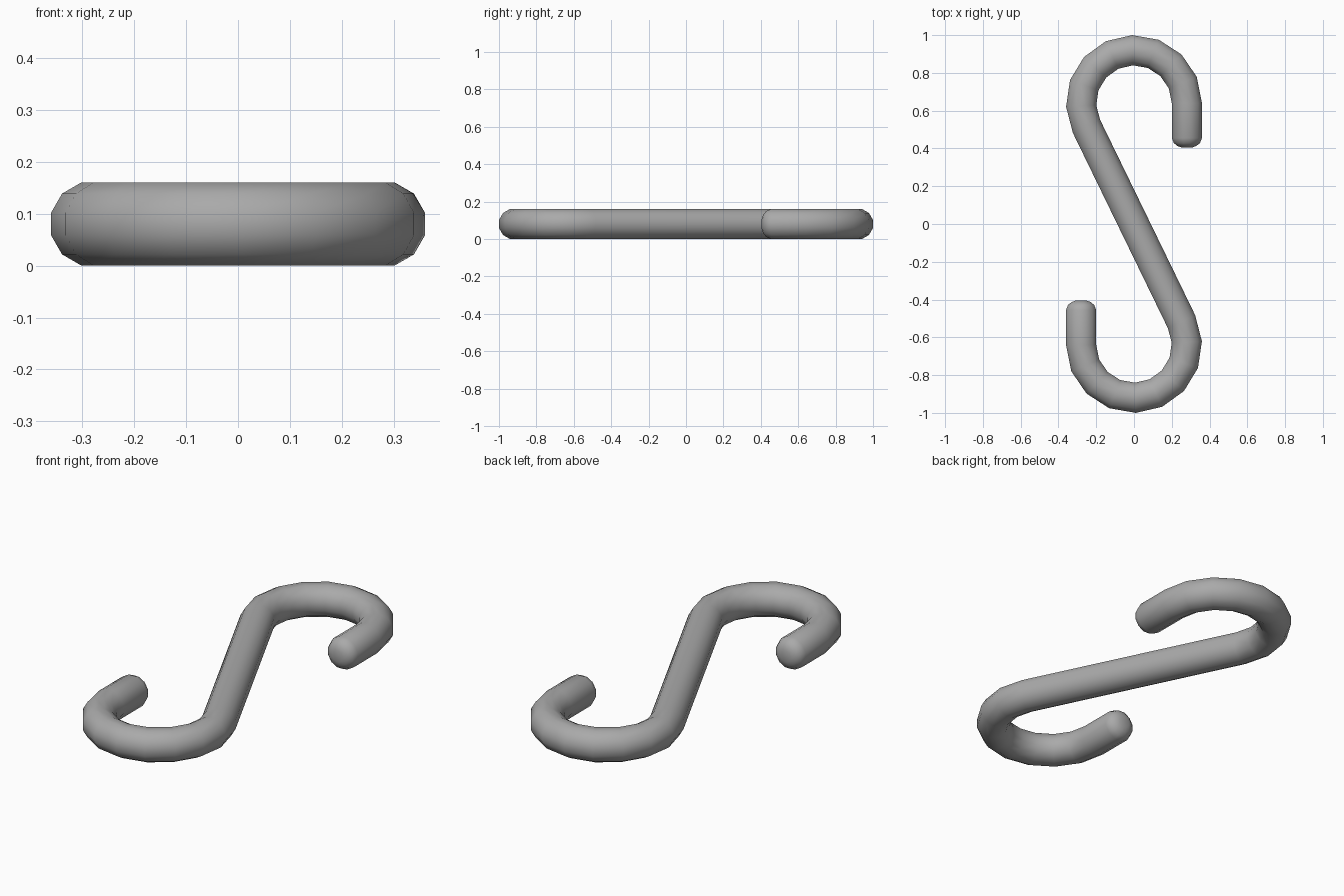
import bpy
import bmesh
from math import acos, cos, sin, pi
from mathutils import Vector

cube = bpy.data.objects.get("Cube")
if cube:
    bpy.data.objects.remove(cube, do_unlink=True)

SIDES = 12
BEND = 0.28          # centreline radius of each hook
CENTER_Y = 0.64      # centre of each hook
APOTHEM = 0.08
RADIUS = APOTHEM / cos(pi / SIDES)
STEPS = 9

steel = bpy.data.materials.new("grey_steel")
steel.use_nodes = True
grey = (0.4, 0.4, 0.4, 1)
steel.diffuse_color = grey
bsdf = next(n for n in steel.node_tree.nodes if n.type == 'BSDF_PRINCIPLED')
bsdf.inputs["Base Color"].default_value = grey
bsdf.inputs["Roughness"].default_value = 0.5

# Half path: (centre, sideways direction, section scale), from tip to shank
half = []
for y, scale in ((0.405, 0.35), (0.413, 0.62), (0.428, 0.86), (0.455, 1)):
    half.append((Vector((BEND, y, APOTHEM)), Vector((1, 0, 0)), scale))
sweep = 1.5 * pi - acos(BEND / CENTER_Y)   # where the arc meets the straight shank
for i in range(STEPS + 1):
    a = sweep * i / STEPS
    out = Vector((cos(a), sin(a), 0))
    half.append((Vector((0, CENTER_Y, APOTHEM)) + BEND * out, out, 1))

# The other hook is the first one turned half way round
other = [(Vector((-c.x, -c.y, c.z)), out.copy(), s) for c, out, s in reversed(half)]
path = half + other

# Sweep a twelve-sided section along the path
bm = bmesh.new()
rings = []
for centre, out, scale in path:
    ring = []
    for k in range(SIDES):
        a = 2 * pi * (k + 0.5) / SIDES
        offset = out * cos(a) + Vector((0, 0, sin(a)))
        ring.append(bm.verts.new(centre + offset * RADIUS * scale))
    rings.append(ring)
for a, b in zip(rings, rings[1:]):
    for k in range(SIDES):
        n = (k + 1) % SIDES
        bm.faces.new((a[k], a[n], b[n], b[k]))
bm.faces.new(rings[0])
bm.faces.new(rings[-1])
bmesh.ops.recalc_face_normals(bm, faces=bm.faces)

mesh = bpy.data.meshes.new("s_hook")
bm.to_mesh(mesh)
bm.free()
mesh.materials.append(steel)
hook = bpy.data.objects.new("s_hook", mesh)
bpy.context.collection.objects.link(hook)

bpy.ops.object.select_all(action='DESELECT')
hook.select_set(True)
bpy.context.view_layer.objects.active = hook
bpy.ops.object.shade_smooth_by_angle(angle=0.6)
